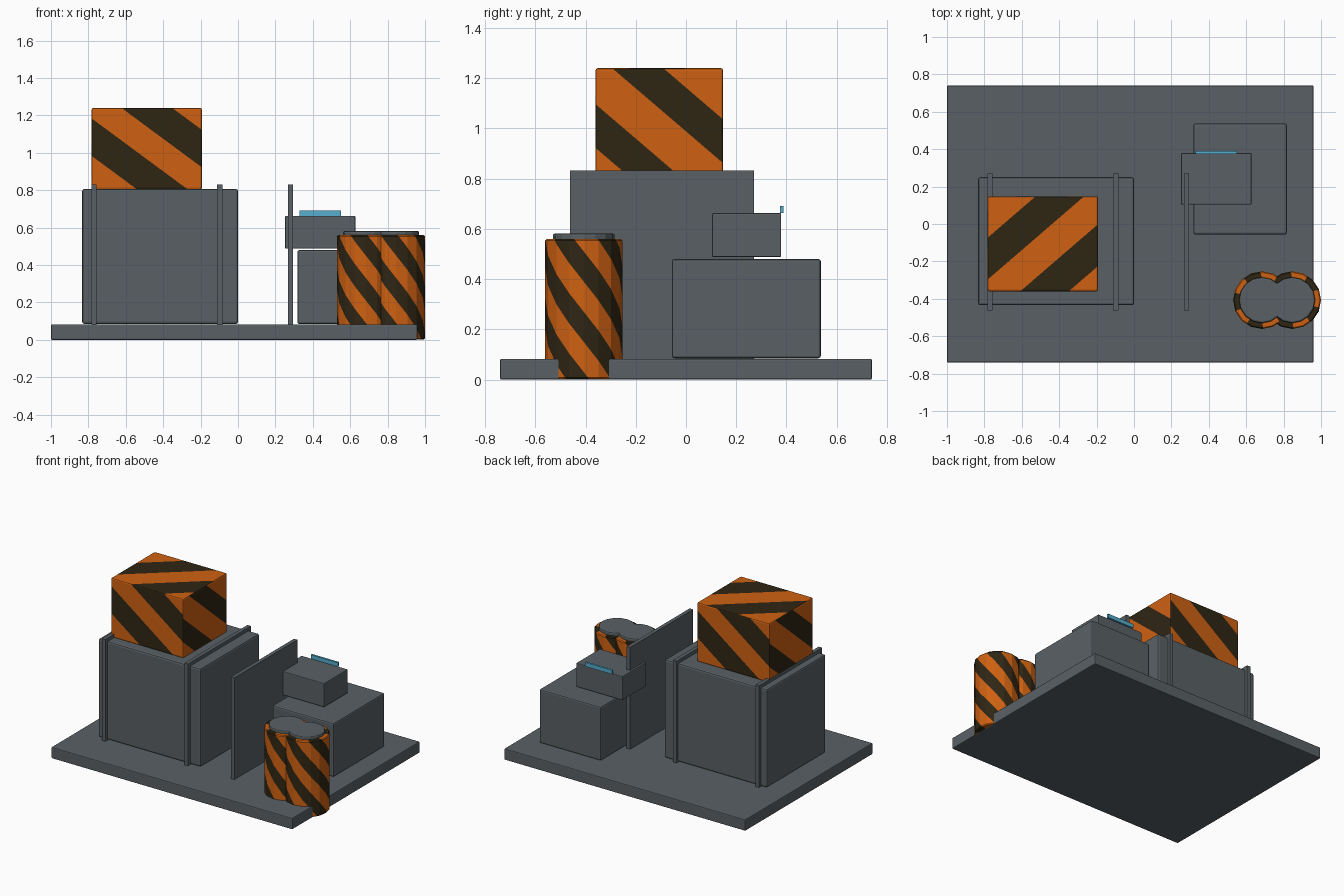
import bpy, bmesh, math
from mathutils import Vector

if "Cube" in bpy.data.objects:
    bpy.data.objects.remove(bpy.data.objects["Cube"])


def material(name, rgb):
    m = bpy.data.materials.new(name)
    m.diffuse_color = (*rgb, 1)
    m.use_nodes = True
    m.node_tree.nodes["Principled BSDF"].inputs["Base Color"].default_value = m.diffuse_color
    return m


GREY = material("slate grey", (0.10, 0.118, 0.128))
ORANGE = material("hazard orange", (0.62, 0.12, 0.006))
DARK = material("hazard dark brown", (0.028, 0.019, 0.007))
CYAN = material("cyan light", (0.09, 0.42, 0.62))


def finish(bm, name, *mats):
    bm.normal_update()
    me = bpy.data.meshes.new(name)
    bm.to_mesh(me)
    bm.free()
    for m in mats:
        me.materials.append(m)
    ob = bpy.data.objects.new(name, me)
    bpy.context.collection.objects.link(ob)
    return ob


def box_bm(lo, hi, bevel=0.0):
    bm = bmesh.new()
    bmesh.ops.create_cube(bm, size=1)
    for v in bm.verts:
        v.co = [(l + h) / 2 + c * (h - l) for l, h, c in zip(lo, hi, v.co)]
    if bevel:
        bmesh.ops.bevel(bm, geom=bm.edges[:], offset=bevel, segments=2,
                        profile=0.5, affect='EDGES')
    bm.normal_update()
    return bm


def box(name, lo, hi, mat=GREY, bevel=0.0):
    return finish(box_bm(lo, hi, bevel), name, mat)


def stripe(bm, faces, a, c, period, first, width):
    """Cut faces where s = a.p + c crosses a stripe edge and paint the dark bands."""
    a = Vector(a)
    s = [a.dot(v.co) + c for f in faces for v in f.verts]
    k0 = math.floor((min(s) - first) / period) - 1
    k1 = math.ceil((max(s) - first) / period) + 1
    faces = list(faces)
    for k in range(k0, k1 + 1):
        for edge in (first + k * period, first + k * period + width):
            if not min(s) < edge < max(s):
                continue
            geom = set(faces)
            for f in faces:
                geom.update(f.edges)
                geom.update(f.verts)
            r = bmesh.ops.bisect_plane(bm, geom=list(geom), dist=1e-6,
                                       plane_co=a * ((edge - c) / a.length_squared),
                                       plane_no=a.normalized())
            faces = [g for g in r['geom'] if isinstance(g, bmesh.types.BMFace)]
    for f in faces:
        v = a.dot(f.calc_center_median()) + c
        f.material_index = 1 if (v - first) % period < width else 0


# Base slab and grey equipment blocks
box("base_plate", (-1, -0.74, 0), (0.96, 0.74, 0.083), bevel=0.006)
box("main_block", (-0.833, -0.434, 0.085), (0, 0.25, 0.807), bevel=0.012)
box("side_block", (0.317, -0.056, 0.085), (0.817, 0.537, 0.48), bevel=0.01)
box("upper_block", (0.252, 0.104, 0.488), (0.628, 0.379, 0.663), bevel=0.005)
box("light_bar", (0.33, 0.374, 0.663), (0.55, 0.389, 0.692), CYAN)

# Thin upright plates
for i, x in enumerate((-0.77, -0.098, 0.28)):
    box(f"upright_plate_{i + 1}", (x - 0.014, -0.462, 0.08), (x + 0.014, 0.27, 0.832))

# Striped crate: every side carries its own diagonal bands
lo, hi = Vector((-0.782, -0.36, 0.805)), Vector((-0.193, 0.148, 1.24))
bm = box_bm(lo, hi, 0.009)
size, mid = hi - lo, (lo + hi) / 2
sides = {}
for f in bm.faces:
    n = [f.normal[0], f.normal[1] * 1.01, f.normal[2] * 1.02]
    ax = max(range(3), key=lambda i: abs(n[i]))
    sides.setdefault((ax, n[ax] > 0), []).append(f)
for (ax, pos) in list(sides):
    a = Vector((0, 0, 0))
    if ax == 2:                       # top and bottom: v - u
        a.x, a.y = -1 / size.x, 1 / size.y
        c, first, width = -a.dot(lo), 0.125, 0.44
    else:                             # walls: u + v, u runs right seen from outside
        t = 1 - ax
        sign = 1 if (ax == 0) == pos else -1
        a[t], a.z = sign / size[t], 1 / size.z
        start = lo.copy()
        if sign < 0:
            start[t] = hi[t]
        c = -a.dot(start)
        first, width = (0.27, 0.40) if ax == 0 else (0.41, 0.46)
    stripe(bm, [f for f in sides[ax, pos] if f.is_valid], a, c, 0.86, first, width)
finish(bm, "striped_crate", ORANGE, DARK)


# Two overlapping barrels with spiral stripes, and their lids
def cylinder_bm(x, y, r, z0, z1, n, bevel, seg):
    bm = bmesh.new()
    bmesh.ops.create_cone(bm, cap_ends=True, cap_tris=True, segments=n,
                          radius1=r, radius2=r, depth=z1 - z0)
    bmesh.ops.translate(bm, verts=bm.verts, vec=(x, y, (z0 + z1) / 2))
    rim = [e for e in bm.edges
           if abs(e.verts[0].co.z - e.verts[1].co.z) < 1e-5
           and all((v.co.xy - Vector((x, y))).length > r * 0.9 for v in e.verts)]
    bmesh.ops.bevel(bm, geom=rim, offset=bevel, segments=seg, profile=0.5, affect='EDGES')
    bm.normal_update()
    return bm


N, R, Y, TURNS, PITCH = 16, 0.154, -0.407, 5, 0.24
for i, x in enumerate((0.684, 0.846)):
    bm = cylinder_bm(x, Y, R, 0.002, 0.56, N, 0.006, 1)
    step = 2 * math.pi / N
    facets = {}
    for f in bm.faces:
        p = f.calc_center_median()
        facets.setdefault(math.floor(math.atan2(p.y - Y, p.x - x) / step), []).append(f)
    half = R * math.sin(step / 2)
    for k, faces in facets.items():
        th = (k + 0.5) * step
        g = TURNS * (step / 2) / half / (2 * math.pi)
        a = Vector((-math.sin(th) * g, math.cos(th) * g, 1 / PITCH))
        c = TURNS * (th + math.radians(105)) / (2 * math.pi) - 0.56 / PITCH
        c -= a.x * x + a.y * Y
        stripe(bm, faces, a, c, 1.0, -0.25, 0.5)
    finish(bm, f"striped_barrel_{i + 1}", ORANGE, DARK)
    finish(cylinder_bm(x, Y, 0.123, 0.55, 0.582, N, 0.009, 2), f"barrel_lid_{i + 1}", GREY)
